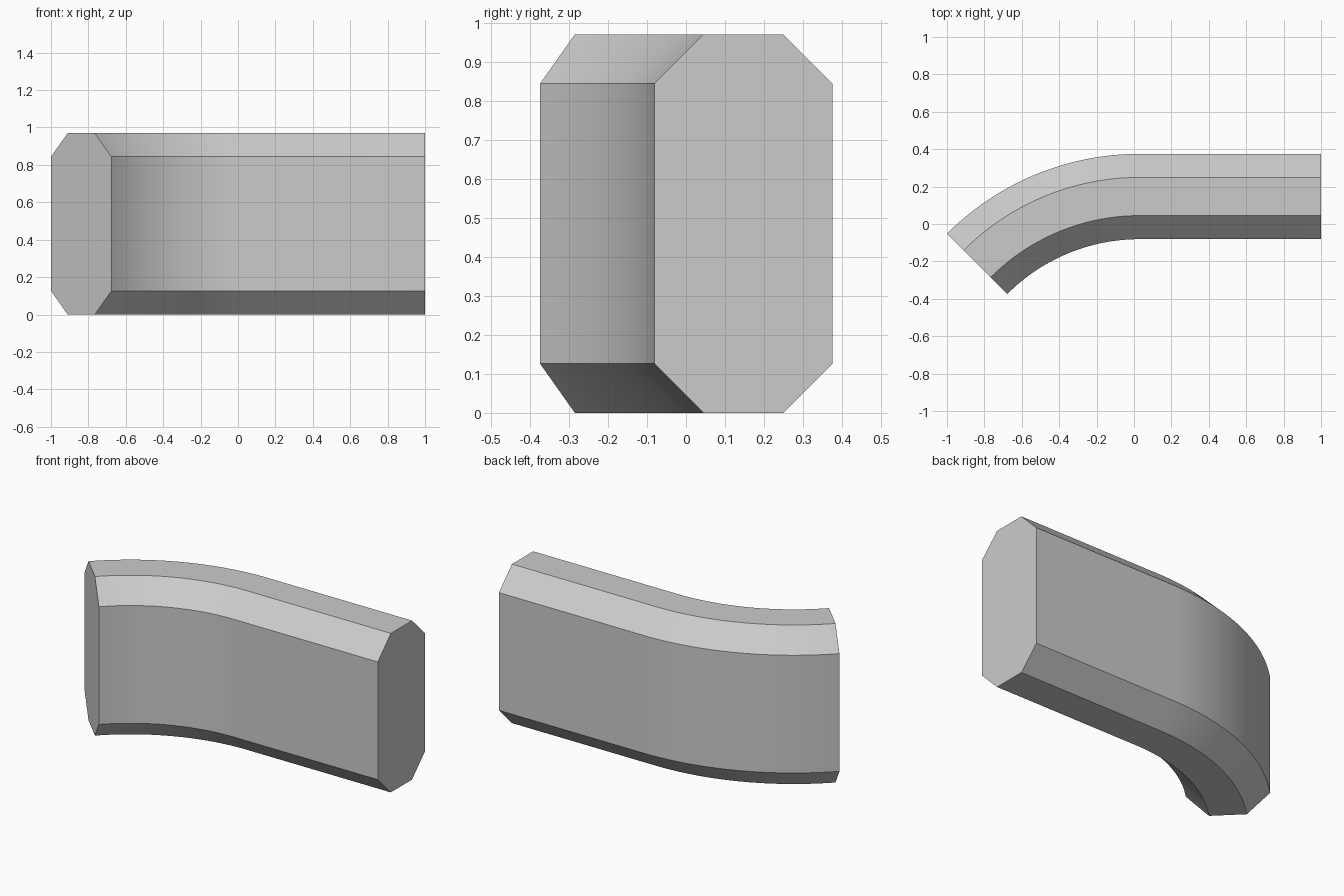
import bpy, bmesh, math

if "Cube" in bpy.data.objects:
    bpy.data.objects.remove(bpy.data.objects["Cube"])

HEIGHT, CHAMFER = 0.97, 0.126
R_IN, R_OUT = 1.0, 1.456           # inner and outer bend radii
CX, CY = 0.03, -1.081              # bend centre
BEND, STEPS = math.radians(45), 32

# Chamfered cross-section as (radius, z)
c = CHAMFER
profile = [(R_IN + c, 0), (R_OUT - c, 0), (R_OUT, c), (R_OUT, HEIGHT - c),
           (R_OUT - c, HEIGHT), (R_IN + c, HEIGHT), (R_IN, HEIGHT - c), (R_IN, c)]

bm = bmesh.new()


def ring(x, angle):
    return [bm.verts.new((x - r * math.sin(angle), CY + r * math.cos(angle), z))
            for r, z in profile]


# Straight run, then the 45 degree bend
rings = [ring(1.0, 0)] + [ring(CX, BEND * i / STEPS) for i in range(STEPS + 1)]
for a, b in zip(rings, rings[1:]):
    for i in range(8):
        j = (i + 1) % 8
        bm.faces.new((a[i], a[j], b[j], b[i]))

# End caps
bm.faces.new(rings[0])
bm.faces.new(rings[-1])
bmesh.ops.recalc_face_normals(bm, faces=bm.faces)

mesh = bpy.data.meshes.new("curved_bar")
bm.to_mesh(mesh)
bm.free()
bar = bpy.data.objects.new("curved_bar", mesh)
bpy.context.collection.objects.link(bar)

# Smooth along the bend, crisp along the chamfers
bpy.context.view_layer.objects.active = bar
bar.select_set(True)
bpy.ops.object.shade_smooth_by_angle(angle=math.radians(25))
